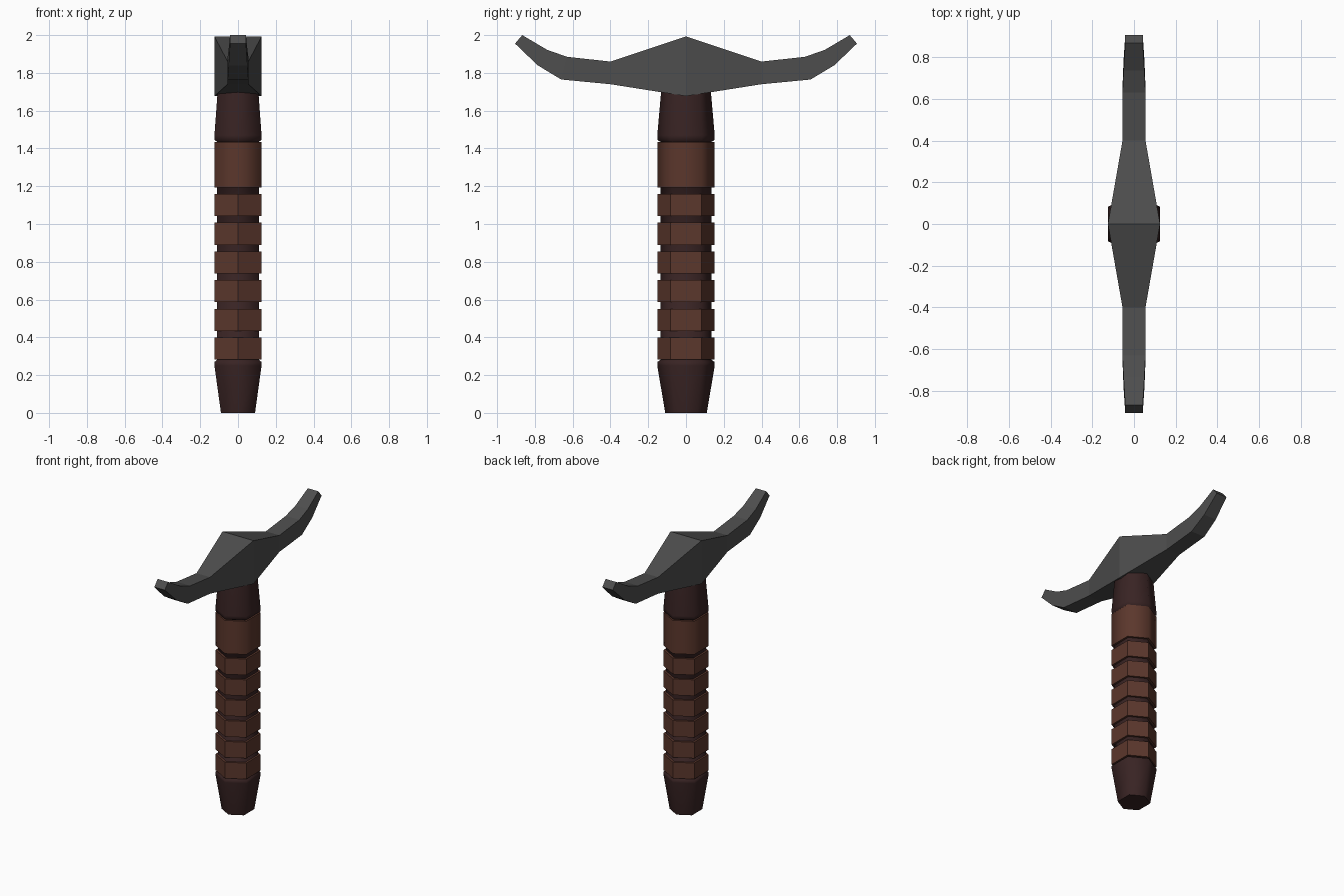
import bpy, bmesh
from math import radians

cube = bpy.data.objects.get("Cube")
if cube:
    bpy.data.objects.remove(cube, do_unlink=True)


def material(name, rgb):
    m = bpy.data.materials.new(name)
    m.use_nodes = True
    m.diffuse_color = (*rgb, 1)
    m.node_tree.nodes["Principled BSDF"].inputs["Base Color"].default_value = (*rgb, 1)
    return m


steel = material("dark steel", (0.075, 0.075, 0.075))
wood = material("dark wood", (0.04, 0.017, 0.017))
leather = material("brown leather", (0.105, 0.038, 0.025))


def loft(name, rings, mat, smooth=False):
    """Bridge a list of equal-sized vertex rings and cap both ends."""
    bm = bmesh.new()
    loops = [[bm.verts.new(p) for p in ring] for ring in rings]
    n = len(loops[0])
    for a, b in zip(loops, loops[1:]):
        for i in range(n):
            j = (i + 1) % n
            bm.faces.new((a[i], a[j], b[j], b[i]))
    bm.faces.new(loops[0])
    bm.faces.new(loops[-1])
    bmesh.ops.recalc_face_normals(bm, faces=bm.faces)
    mesh = bpy.data.meshes.new(name)
    bm.to_mesh(mesh)
    bm.free()
    mesh.materials.append(mat)
    obj = bpy.data.objects.new(name, mesh)
    bpy.context.collection.objects.link(obj)
    if smooth:
        bpy.ops.object.select_all(action='DESELECT')
        obj.select_set(True)
        bpy.context.view_layer.objects.active = obj
        bpy.ops.object.shade_smooth_by_angle(angle=radians(65))
    return obj


def hexagon(r, z):
    """Six-sided grip section, long axis along y."""
    x, y = 0.82 * r, 0.54 * r
    return [(0, -r, z), (x, -y, z), (x, y, z), (0, r, z), (-x, y, z), (-x, -y, z)]


# Grip core with flared pommel and collar
core = [(0.11, 0), (0.152, 0.25), (0.152, 0.27), (0.135, 0.28),
        (0.135, 1.435), (0.152, 1.445), (0.152, 1.47), (0.13, 1.72)]
loft("grip_core", [hexagon(r, z) for r, z in core], wood, smooth=True)

# Leather wraps
for i in range(6):
    z = 0.282 + 0.152 * i
    loft(f"grip_band_{i + 1}", [hexagon(0.152, z), hexagon(0.152, z + 0.117)], leather)
loft("grip_wide_band", [hexagon(0.152, 1.192), hexagon(0.152, 1.435)], leather, smooth=True)

# Curved crossguard: top (y, z), bottom (y, z), half width at top and bottom
half = [((0.40, 1.86), (0.40, 1.74), 0.055, 0.055),
        ((0.63, 1.885), (0.66, 1.765), 0.055, 0.055),
        ((0.735, 1.922), (0.785, 1.84), 0.05, 0.05),
        ((0.867, 2.0), (0.905, 1.955), 0.042, 0.042)]


def section(s, side):
    (ty, tz), (by, bz), tw, bw = s
    return [(-tw, side * ty, tz), (tw, side * ty, tz), (bw, side * by, bz), (-bw, side * by, bz)]


middle = ((0, 1.993), (0, 1.677), 0.125, 0.125)
loft("crossguard",
     [section(s, -1) for s in reversed(half)] + [section(middle, 1)] + [section(s, 1) for s in half],
     steel)
